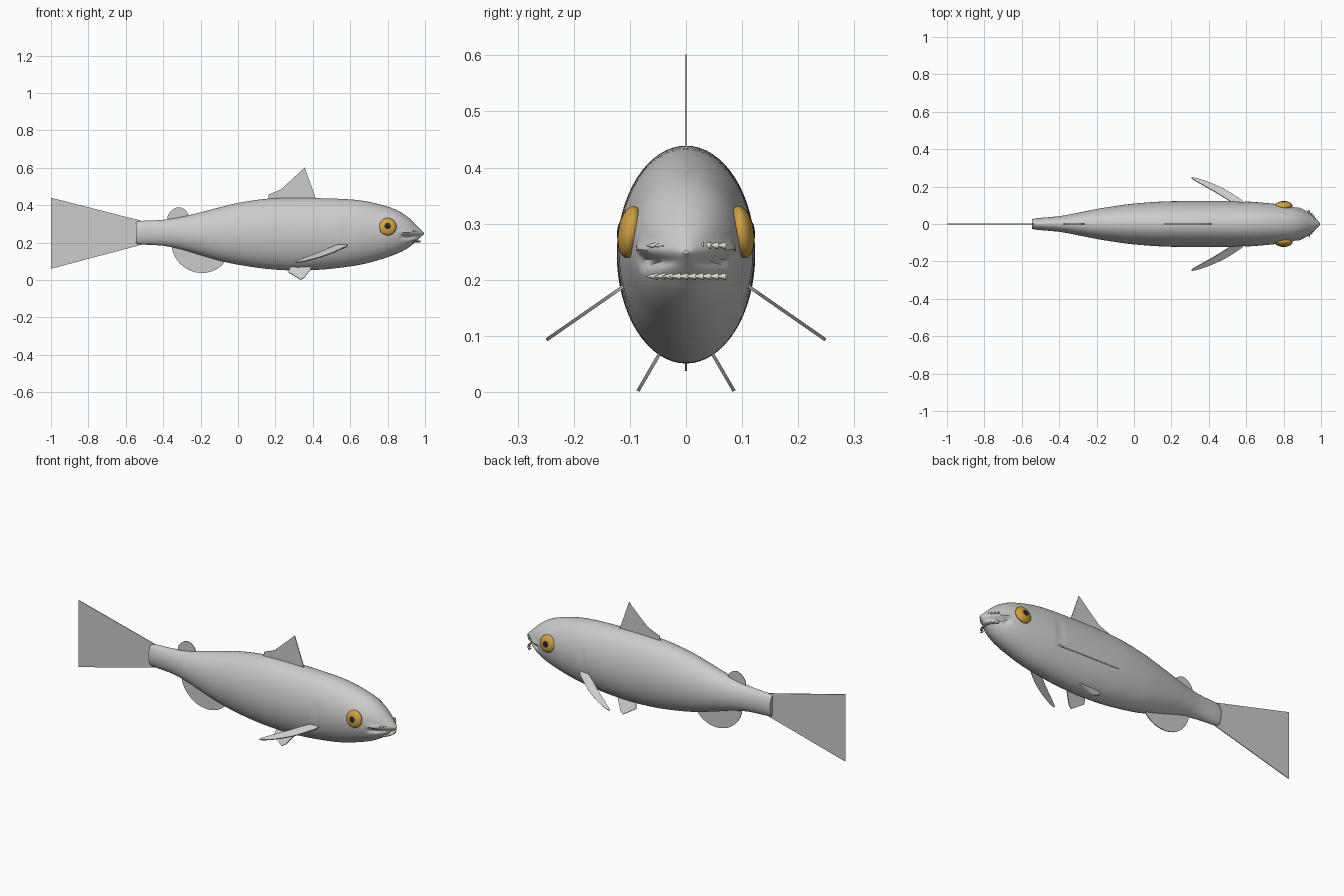
import bpy, bmesh
from math import sin, cos, pi, exp, radians
from mathutils import Vector

if "Cube" in bpy.data.objects:
    bpy.data.objects.remove(bpy.data.objects["Cube"])


def spline(pts, n=8):
    """Catmull-Rom curve through the points."""
    p = [Vector(q) for q in pts]
    p = [2 * p[0] - p[1]] + p + [2 * p[-1] - p[-2]]
    out = []
    for a, b, c, d in zip(p, p[1:], p[2:], p[3:]):
        for k in range(n):
            t = k / n
            out.append(0.5 * (2 * b + (c - a) * t + (2 * a - 5 * b + 4 * c - d) * t**2
                              + (3 * b - a - 3 * c + d) * t**3))
    return out + [p[-2]]


def material(name, rgb):
    m = bpy.data.materials.new(name)
    m.diffuse_color = (*rgb, 1)
    m.use_nodes = True
    m.node_tree.nodes["Principled BSDF"].inputs["Base Color"].default_value = m.diffuse_color
    return m


def finish(bm, name, mat=None, smooth=True):
    bmesh.ops.recalc_face_normals(bm, faces=bm.faces)
    me = bpy.data.meshes.new(name)
    bm.to_mesh(me)
    bm.free()
    ob = bpy.data.objects.new(name, me)
    bpy.context.collection.objects.link(ob)
    if mat:
        me.materials.append(mat)
    if smooth:
        bpy.ops.object.select_all(action='DESELECT')
        ob.select_set(True)
        bpy.context.view_layer.objects.active = ob
        bpy.ops.object.shade_smooth_by_angle(angle=radians(40))
    return ob


# Body: (x, bottom z, top z, half width)
stations = [(-0.545, 0.195, 0.310, 0.026), (-0.52, 0.19, 0.316, 0.031), (-0.40, 0.183, 0.322, 0.042),
            (-0.30, 0.163, 0.338, 0.060), (-0.20, 0.133, 0.362, 0.080), (-0.10, 0.104, 0.388, 0.096),
            (0.0, 0.082, 0.412, 0.109), (0.15, 0.060, 0.434, 0.120), (0.30, 0.051, 0.439, 0.123),
            (0.45, 0.056, 0.437, 0.123), (0.60, 0.073, 0.431, 0.120), (0.70, 0.092, 0.418, 0.113),
            (0.80, 0.122, 0.392, 0.102), (0.86, 0.145, 0.368, 0.089), (0.91, 0.172, 0.335, 0.069),
            (0.95, 0.204, 0.298, 0.045), (0.98, 0.232, 0.268, 0.020), (0.995, 0.246, 0.252, 0.004)]
SEG = 64
bm = bmesh.new()
rings = []
for x, lo, hi, w in spline(stations):
    ring = []
    for i in range(SEG):
        a = 2 * pi * i / SEG
        y, z = w * cos(a), (lo + hi) / 2 + (hi - lo) / 2 * sin(a)
        # mouth groove below a small upper lip, and gill dent
        k = max(0, min(1, (x - 0.86) / 0.03))
        y *= 1 + k * (0.10 * exp(-((z - 0.255) / 0.01)**2) - 0.22 * exp(-((z - 0.232) / 0.01)**2))
        y *= 1 - 0.035 * exp(-((x - 0.575) / 0.014)**2) * exp(-((z - 0.27) / 0.07)**2)
        ring.append(bm.verts.new((x, y, z)))
    rings.append(ring)
for r, s in zip(rings, rings[1:]):
    for i in range(SEG):
        j = (i + 1) % SEG
        bm.faces.new((r[i], r[j], s[j], s[i]))
bm.faces.new(rings[0])
bm.faces.new(rings[-1])
finish(bm, "body")


def fin(name, outline, root=(0, 0, 0), down=(0, 0, 1), thick=0.004):
    """Thin plate: outline is (x, distance along 'down' from root)."""
    d = Vector(down).normalized()
    n = Vector((1, 0, 0)).cross(d) * thick / 2
    base = [Vector(root) + Vector((p[0], 0, 0)) + d * p[1] for p in outline]
    bm = bmesh.new()
    a = [bm.verts.new(p + n) for p in base]
    b = [bm.verts.new(p - n) for p in base]
    bm.faces.new(a)
    bm.faces.new(b[::-1])
    for i in range(len(a)):
        j = (i + 1) % len(a)
        bm.faces.new((a[i], b[i], b[j], a[j]))
    bmesh.ops.triangulate(bm, faces=[f for f in bm.faces if len(f.verts) > 4])
    return finish(bm, name)


# Fins on the centre line
fin("tail_fin", [(-0.51, 0.19), (-0.51, 0.315)] + spline(
    [(-1, 0.44), (-0.86, 0.358), (-0.77, 0.292), (-0.73, 0.25), (-0.77, 0.204), (-0.86, 0.14), (-1, 0.06)], 5))
fin("dorsal_fin", [(0.41, 0.40), (0.415, 0.438)] + spline(
    [(0.357, 0.602), (0.31, 0.545), (0.25, 0.495), (0.165, 0.458)], 5) + [(0.16, 0.42)])
fin("adipose_fin", spline([(-0.36, 0.29), (-0.377, 0.335), (-0.355, 0.372), (-0.32, 0.389),
                           (-0.285, 0.377), (-0.265, 0.347), (-0.26, 0.29)], 5))
fin("anal_fin", spline([(-0.34, 0.20), (-0.352, 0.165), (-0.325, 0.105), (-0.27, 0.057), (-0.20, 0.038),
                        (-0.13, 0.05), (-0.075, 0.093), (-0.08, 0.15)], 5))

iris = material("eye_orange", (0.62, 0.36, 0.06))
black = material("pupil_black", (0.02, 0.02, 0.02))
cream = material("tooth_cream", (0.75, 0.72, 0.6))


def ball(name, loc, scale, tilt, mat):
    bm = bmesh.new()
    bmesh.ops.create_uvsphere(bm, u_segments=32, v_segments=20, radius=1)
    ob = finish(bm, name, mat)
    ob.location, ob.scale, ob.rotation_euler = loc, scale, (tilt, 0, 0)


# Paired fins and eyes
for s, side in ((1, "left"), (-1, "right")):
    fin(side + "_pectoral_fin", spline(
        [(0.59, -0.01), (0.53, 0.003), (0.43, 0.075), (0.315, 0.155), (0.325, 0.164), (0.40, 0.135),
         (0.49, 0.085), (0.58, 0.015)], 4), (0, s * 0.112, 0.188), (0, s * 0.82, -0.57), 0.006)
    fin(side + "_pelvic_fin", [(0.28, -0.01), (0.27, 0.027), (0.335, 0.073), (0.355, 0.06), (0.40, -0.01)],
        (0, s * 0.049, 0.065), (0, s * 0.5, -0.86), 0.006)
    ball(side + "_eye", (0.80, s * 0.099, 0.285), (0.047, 0.022, 0.047), s * 0.15, iris)
    ball(side + "_pupil", (0.80, s * 0.1165, 0.288), (0.019, 0.006, 0.019), s * 0.15, black)

# Teeth: two curved rows of small cones lying sideways
for row, z, bulge in (("upper", 0.261, 0.968), ("lower", 0.206, 0.970)):
    for i in range(10):
        y = -0.06 + 0.0135 * i
        bm = bmesh.new()
        bmesh.ops.create_cone(bm, cap_ends=True, segments=10, radius1=0.0065, radius2=0.001, depth=0.02)
        ob = finish(bm, f"{row}_tooth_{i + 1}", cream)
        ob.location = (bulge - 9 * y * y, y, z)
        ob.rotation_euler = (pi / 2, 0, 0)
